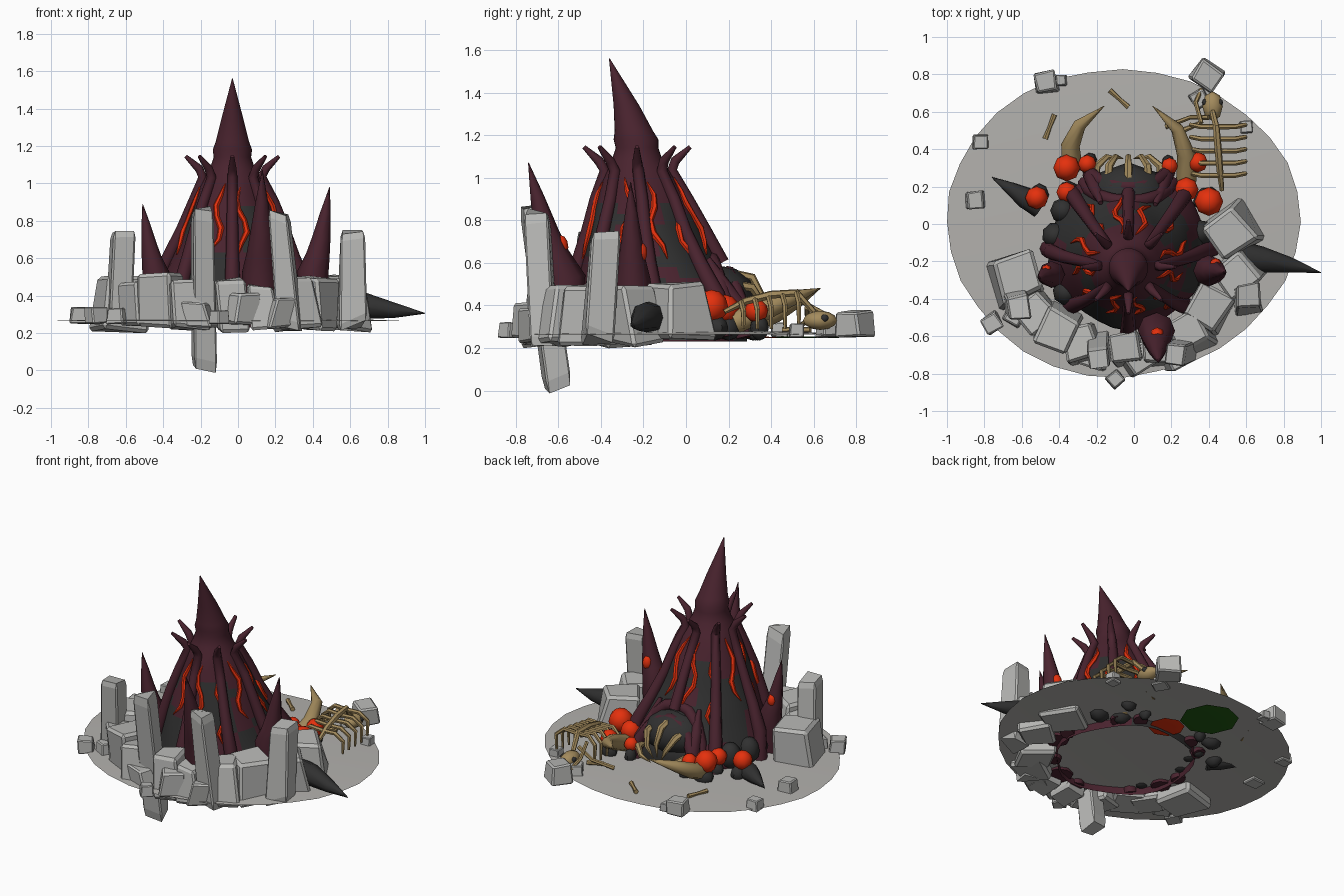
import bpy, bmesh, random
from math import sin, cos, pi, radians
from mathutils import Vector, Matrix, Euler

random.seed(4)
if "Cube" in bpy.data.objects:
    bpy.data.objects.remove(bpy.data.objects["Cube"])


def material(name, r, g, b):
    m = bpy.data.materials.new(name)
    m.use_nodes = True
    m.diffuse_color = (r, g, b, 1)
    m.node_tree.nodes["Principled BSDF"].inputs["Base Color"].default_value = (r, g, b, 1)
    return m


STONE = material("grey stone", .48, .48, .465)
GROUND = material("dusty ground", .45, .44, .42)
FLESH = material("dark maroon shell", .068, .017, .028)
CHAR = material("charcoal rock", .03, .03, .03)
LAVA = material("glowing orange", .78, .03, .004)
BONE = material("old bone", .37, .26, .11)
MOSS = material("dark green", .015, .1, .006)


def finish(name, bm, mats, smooth=True):
    bmesh.ops.recalc_face_normals(bm, faces=bm.faces)
    mesh = bpy.data.meshes.new(name)
    bm.to_mesh(mesh)
    bm.free()
    for m in mats:
        mesh.materials.append(m)
    ob = bpy.data.objects.new(name, mesh)
    bpy.context.collection.objects.link(ob)
    if smooth:
        bpy.ops.object.select_all(action="DESELECT")
        ob.select_set(True)
        bpy.context.view_layer.objects.active = ob
        bpy.ops.object.shade_smooth_by_angle(angle=radians(50))
    return ob


def bridge(bm, low, high):
    n = len(low)
    return [bm.faces.new((low[i], low[(i + 1) % n], high[(i + 1) % n], high[i])) for i in range(n)]


def tube(name, points, radii, mat, sides=8):
    """Tapered tube swept along a path."""
    bm = bmesh.new()
    pts = [Vector(p) for p in points]
    normal, rings = None, []
    for i, p in enumerate(pts):
        t = (pts[min(i + 1, len(pts) - 1)] - pts[max(i - 1, 0)]).normalized()
        if normal is None:
            normal = t.orthogonal()
        normal = (normal - t * normal.dot(t)).normalized()
        side = t.cross(normal)
        rings.append([bm.verts.new(p + radii[i] * (normal * cos(a) + side * sin(a)))
                      for a in (2 * pi * k / sides for k in range(sides))])
    for low, high in zip(rings, rings[1:]):
        bridge(bm, low, high)
    bm.faces.new(rings[0])
    bm.faces.new(rings[-1])
    return finish(name, bm, [mat])


def ball(name, centre, size, mat, turn=0):
    bm = bmesh.new()
    bmesh.ops.create_uvsphere(bm, u_segments=8, v_segments=6, radius=1)
    bmesh.ops.transform(bm, verts=bm.verts, matrix=Matrix.LocRotScale(
        Vector(centre), Euler((0, 0, turn)), Vector(size)))
    return finish(name, bm, [mat])


def block(name, x, y, bottom, top, width, turn, lean=(0, 0), jitter=.1):
    """Chipped stone block; lean moves the foot sideways from the top."""
    bm = bmesh.new()
    bmesh.ops.create_cube(bm, size=1)
    for v in bm.verts:
        v.co += Vector([random.uniform(-jitter, jitter) for _ in range(3)]) * .7
        if v.co.z > 0:
            v.co.x *= .9
            v.co.y *= .9
    bmesh.ops.bevel(bm, geom=bm.edges[:], offset=.07, segments=1, affect="EDGES")
    rot = Matrix.Rotation(radians(turn), 4, "Z")
    for v in bm.verts:
        h = v.co.z
        v.co = rot @ Vector((v.co.x * width, v.co.y * width, 0))
        v.co += Vector((x + lean[0] * (.5 - h), y + lean[1] * (.5 - h), bottom + (h + .5) * (top - bottom)))
    return finish(name, bm, [STONE], False)


# Ground plate, an uneven shallow dome
bm = bmesh.new()
rim = []
for k in range(32):
    a = 2 * pi * k / 32
    w = 1 + .015 * sin(3 * a + 1) + random.uniform(-.01, .01)
    rim.append(bm.verts.new((-.06 + .945 * w * cos(a), .01 + .82 * w * sin(a), .264)))
mid = [bm.verts.new((v.co.x * .6, v.co.y * .6, .278)) for v in rim]
bridge(bm, rim, mid)
bm.faces.new(mid)
finish("ground_plate", bm, [GROUND])

# Leaning mound: height, centre y, radius
PROFILE = [(.23, -.13, .42), (.35, -.13, .43), (.5, -.16, .36), (.7, -.19, .28), (.85, -.2, .225),
           (1, -.22, .165), (1.08, -.23, .12), (1.14, -.23, .1), (1.18, -.235, .105),
           (1.22, -.245, .09), (1.34, -.28, .06), (1.56, -.36, .002)]


def surface(a, z, grow=1.0):
    for (z0, y0, r0), (z1, y1, r1) in zip(PROFILE, PROFILE[1:]):
        if z <= z1:
            break
    f = (z - z0) / (z1 - z0)
    r = (r0 + (r1 - r0) * f) * grow
    if z < 1:
        r *= 1 + .03 * sin(5 * a + 9 * z)
    return Vector((-.03 + r * cos(a), y0 + (y1 - y0) * f + r * sin(a), z))


bm = bmesh.new()
levels = [.23 + .05 * i for i in range(17)] + [p[0] for p in PROFILE[6:]]
rings = [[bm.verts.new(surface(2 * pi * k / 32, z)) for k in range(32)] for z in levels]
for i, (low, high) in enumerate(zip(rings, rings[1:])):
    for k, f in enumerate(bridge(bm, low, high)):
        a, z = 2 * pi * (k + .5) / 32, levels[i]
        patch = sin(4 * a + 7 * z) + .8 * sin(3 * a - 11 * z)
        cave = abs(a - pi / 2) < .5 and z < .6
        band = .55 < z < .75 and sin(a) > -.2 and patch > -1
        f.material_index = int(cave or band or (.27 < z < .86 and patch > .1))
finish("mound", bm, [FLESH, CHAR])

# Ribs climbing the mound and flaring into a crown; the rear one stops over the cave
for k in range(8):
    a = k * pi / 4
    path = [surface(a, z, 1.05) for z in (.25, .45, .6, .75, .9, 1.03)]
    path += [Vector((-.03 + r * cos(a), -.23 + r * sin(a), z)) for r, z in ((.18, 1.08), (.25, 1.145))]
    radii = [.045, .042, .036, .032, .029, .027, .023, .01]
    skip = 2 if k == 2 else 0
    tube("mound_rib", path[skip:], radii[skip:], FLESH)

# Buttresses either side of the cave
for deg in (63, 117):
    a = radians(deg)
    tube("cave_buttress", [surface(a, z, 1.05) for z in (.25, .4, .5, .62)], [.045, .042, .035, .012], FLESH)

# Glowing cracks between the ribs
for k in range(12):
    a = k * pi / 6 + .2
    top = (.98, .88, 1.0)[k % 3]
    zs = [top - .06 * i for i in range(7)]
    path = [surface(a + .1 * sin(i * 1.4 + k), z, 1.02) for i, z in enumerate(zs)]
    tube("lava_crack", path, [.003, .012, .016, .014, .017, .013, .003], LAVA, 6)

# Side spikes: base x, y and tip x, y, z, thickness
for x, y, tx, ty, tz, r in [(-.44, -.27, -.51, -.29, .89, .068), (.4, -.25, .49, -.26, .98, .08),
                            (.12, -.57, .13, -.74, 1.07, .095)]:
    def along(s, f, tall=tz, x=x, y=y, tx=tx, ty=ty):
        return (x + (tx - x) * s, y + (ty - y) * s, .52 + (tall - .52) * f)
    path = [(x, y, .26), (x, y, .42), (x, y, .52), along(.3, .2), along(.5, .4), along(.75, .7), (tx, ty, tz)]
    tube("side_spike", path, [r * s for s in (.9, 1, 1.05, .8, .62, .35, .02)], FLESH)
    gx, gy, gz = along(.4, .28)
    ball("spike_glow", (gx, gy + r * .5, gz), (r * .4, r * .4, r * .6), LAVA)

# Rear cave: charcoal bulge, arches and fangs
ball("cave_rock", (-.03, .14, .45), (.22, .19, .14), CHAR)
for y, width, height in [(.26, .22, .3), (.18, .24, .37)]:
    arc = [radians(10 + 20 * i) for i in range(9)]
    path = [(-.03 + width * cos(a), y + .06 - .12 * sin(a), .25 + height * sin(a)) for a in arc]
    tube("cave_arch", path, [.036] * len(path), FLESH)
for deg in (20, 55, 90, 125, 160):
    c, s = cos(radians(deg)), sin(radians(deg))
    path = [(-.03 + .19 * c, .21, .27 + .28 * s), (-.03 + .18 * c, .31, .28 + .25 * s),
            (-.03 + .12 * c, .36, .28 + .16 * s), (-.03 + .05 * c, .35, .28 + .07 * s)]
    tube("cave_fang", path, [.022, .022, .016, .002], BONE, 6)

# Charcoal boulders bulging from the mound's foot
for deg in (-20, 12, 150, 170, 200, 215):
    p = surface(radians(deg), .35, .95)
    ball("foot_boulder", p, (.07, .07, .085), CHAR, deg)

# Great horns
tube("right_horn", [(-.33, .3, .32), (-.34, .42, .37), (-.29, .53, .43), (-.16, .63, .48)],
     [.055, .05, .035, .002], BONE)
tube("left_horn", [(.28, .23, .32), (.28, .37, .38), (.23, .51, .44), (.1, .63, .48)],
     [.055, .05, .035, .002], BONE)

# Glowing orbs resting on charcoal lumps
for x, y, r in [(-.36, .3, .072), (-.52, .14, .062), (-.36, .17, .055), (-.25, .32, .05),
                (.28, .185, .065), (.4, .12, .077), (.34, .33, .055), (.19, .31, .045)]:
    ball("orb", (x, y, .32 + r), (r, r, r), LAVA)
    ball("orb_lump", (x * .97, y + .015, .295), (r, r * .8, .06), CHAR, x * 9)

# Charcoal ground thorns
tube("left_thorn", [(.52, -.16, .34), (.68, -.19, .345), (.84, -.22, .32), (1, -.26, .305)],
     [.08, .07, .04, .002], CHAR)
tube("right_thorn", [(-.5, .09, .3), (-.58, .14, .31), (-.66, .19, .31), (-.76, .25, .3)],
     [.06, .058, .035, .002], CHAR)

# Tall pillars
block("pillar", -.61, -.45, .25, .74, .135, 10, (-.03, .04))
block("pillar", -.19, -.72, 0, .85, .12, 8, (.01, .12), .06)
block("pillar", .22, -.7, .22, .84, .12, -8, (.06, .03), .06)
block("pillar", .61, -.38, .24, .75, .14, 6, (0, -.03))

# Heaped blocks around the front
for x, y, top, width, turn in [
        (-.62, -.28, .49, .25, 20), (-.52, -.48, .46, .2, 40), (-.42, -.57, .51, .22, 65),
        (-.29, -.63, .48, .19, 15), (-.22, -.7, .36, .15, 70), (-.05, -.66, .49, .17, 10),
        (.03, -.73, .42, .15, 35), (.12, -.67, .45, .15, 0), (.28, -.57, .49, .2, 25),
        (.4, -.44, .5, .22, 60), (.54, -.28, .48, .22, 40), (.51, -.06, .51, .24, 35),
        (.24, -.71, .38, .14, 30)]:
    block("heap_block", x, y, .21 + random.uniform(0, .03), top, width, turn,
          (random.uniform(-.04, .04), random.uniform(-.04, .04)))

# Loose stones on the rim
for x, y, width, turn in [(-.47, .76, .12, 10), (-.39, .77, .06, 0), (.39, .79, .15, 55), (.35, .67, .09, 30),
                          (.6, .52, .07, 5), (-.82, .44, .08, 0), (-.85, .13, .1, 5), (-.76, -.53, .1, 30),
                          (-.64, -.49, .1, 60), (-.1, -.83, .08, 40), (-.33, -.6, .1, 70)]:
    block("loose_stone", x, y, .25, .26 + width * .75, width, turn)

# Skeleton: spine, ribs, skull, arms
tube("spine", [(.47, .18, .37), (.46, .28, .42), (.45, .4, .45), (.44, .52, .46), (.42, .6, .37)],
     [.012, .018, .02, .018, .015], BONE, 6)
for i in range(5):
    y, z = .26 + .065 * i, .41 + .01 * i
    for s in (-1, 1):
        path = [(.45, y, z), (.45 + s * .09, y, z + .005), (.45 + s * .145, y + .01, z - .04), (.45 + s * .14, y + .01, .29)]
        tube("rib_bone", path, [.014, .014, .013, .008], BONE, 6)
ball("skull", (.42, .63, .33), (.055, .08, .045), BONE)
for s in (-1, 1):
    ball("skull_eye", (.42 + s * .04, .65, .34), (.016, .02, .018), CHAR)
tube("arm_bone", [(.4, .57, .39), (.3, .57, .33), (.17, .52, .29)], [.014, .012, .014], BONE, 6)
tube("collar_bone", [(.36, .54, .42), (.33, .65, .36), (.36, .72, .3)], [.012, .012, .012], BONE, 6)

# Scattered bones
for x, y, dx, dy in [(-.45, .52, .025, .065), (-.08, .67, .05, -.045), (.31, .52, .05, .02)]:
    tube("loose_bone", [(x - dx, y - dy, .285), (x, y, .285), (x + dx, y + dy, .285)], [.015, .011, .015], BONE, 6)

# Pools beneath the plate
for name, x, y, r, mat in [("green_pool", -.13, .56, .18, MOSS), ("lava_pool", .01, .32, .11, LAVA)]:
    ball(name, (x, y, .25), (r, r, .004), mat)
